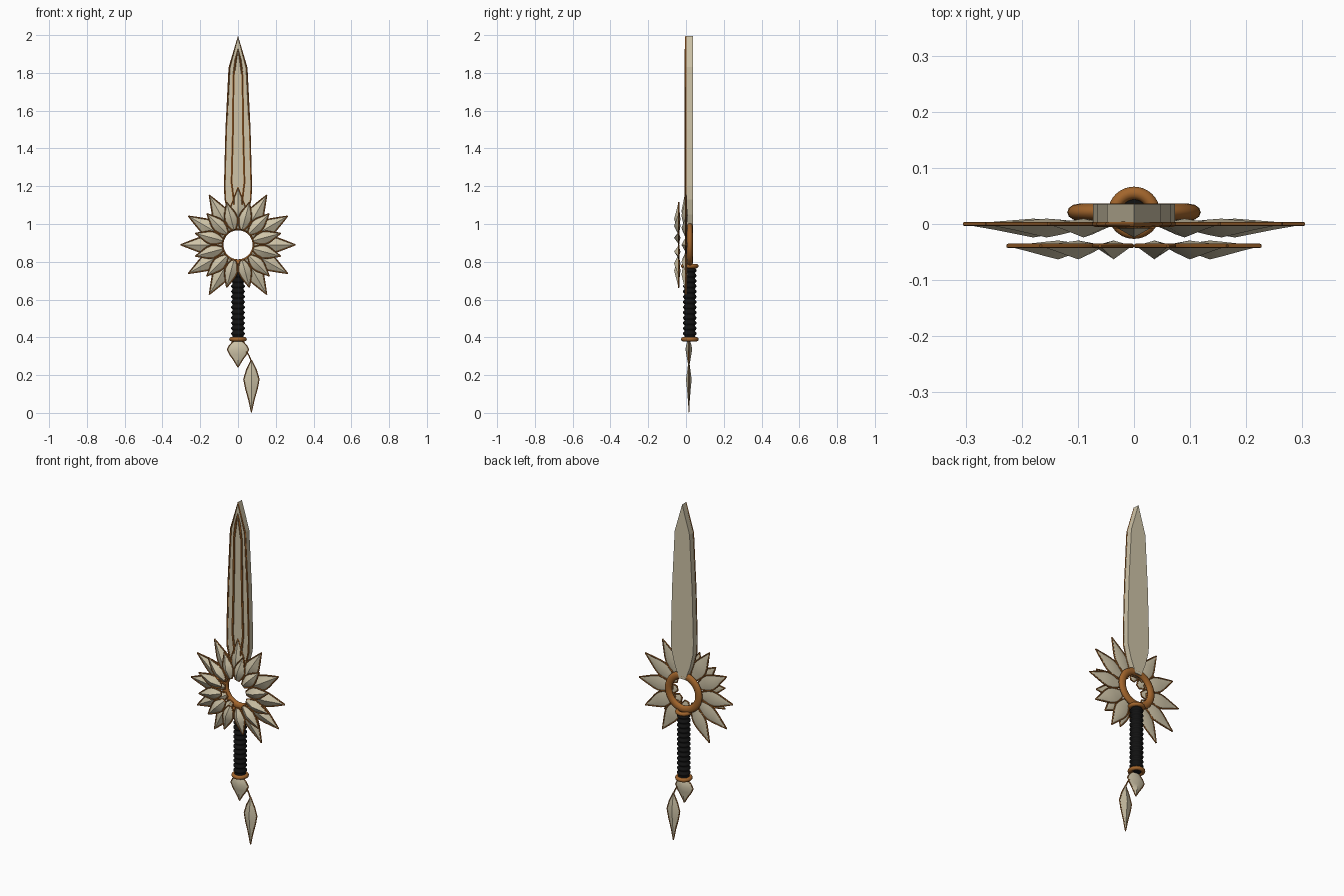
import bpy, bmesh, math
from mathutils import Vector

if "Cube" in bpy.data.objects:
    bpy.data.objects.remove(bpy.data.objects["Cube"])


def material(name, rgb):
    m = bpy.data.materials.new(name)
    m.diffuse_color = (*rgb, 1)
    m.use_nodes = True
    m.node_tree.nodes["Principled BSDF"].inputs["Base Color"].default_value = m.diffuse_color
    return m


CREAM = material("cream", (0.62, 0.55, 0.39))
BRONZE = material("bronze", (0.36, 0.13, 0.025))
BLACK = material("black wrap", (0.006, 0.006, 0.006))


def finish(ob, mat, angle=None):
    ob.data.materials.append(mat)
    bpy.ops.object.select_all(action='DESELECT')
    ob.select_set(True)
    bpy.context.view_layer.objects.active = ob
    if ob.type == 'CURVE':
        bpy.ops.object.convert(target='MESH')
    if angle:
        bpy.ops.object.shade_smooth_by_angle(angle=math.radians(angle))
    return ob


def from_bmesh(name, bm, mat, angle=None):
    bmesh.ops.recalc_face_normals(bm, faces=bm.faces)
    me = bpy.data.meshes.new(name)
    bm.to_mesh(me)
    bm.free()
    ob = bpy.data.objects.new(name, me)
    bpy.context.collection.objects.link(ob)
    return finish(ob, mat, angle)


def tubes(name, paths, radius, closed=True):
    cu = bpy.data.curves.new(name, 'CURVE')
    cu.dimensions = '3D'
    cu.bevel_depth = radius
    cu.bevel_resolution = 1
    for pts in paths:
        sp = cu.splines.new('POLY')
        sp.points.add(len(pts) - 1)
        for p, co in zip(sp.points, pts):
            p.co = (*co, 1)
        sp.use_cyclic_u = closed
    ob = bpy.data.objects.new(name, cu)
    bpy.context.collection.objects.link(ob)
    return finish(ob, BRONZE, 50)


def torus(name, loc, major, minor, rot=(0, 0, 0), scale=(1, 1, 1)):
    bpy.ops.mesh.primitive_torus_add(location=loc, rotation=rot, major_radius=major,
                                     minor_radius=minor, major_segments=40, minor_segments=12)
    ob = bpy.context.object
    ob.name = name
    ob.scale = scale
    return finish(ob, BRONZE, 60)


def leaves(name, rows, placements, back, edge):
    """Ridged leaves; rows = (distance along, half width, ridge height)."""
    bm = bmesh.new()
    paths = []
    for origin, ang in placements:
        o = Vector(origin)
        along = Vector((math.cos(ang), 0, math.sin(ang)))
        front = Vector((0, -1, 0))
        side = front.cross(along)
        rings, left, right = [], [], []
        for u, w, h in rows:
            c = o + along * u
            pts = [c - side * w, c + front * h, c + side * w, c - front * h * back]
            left.append(pts[0])
            right.append(pts[2])
            rings.append([bm.verts.new(p) for p in pts])
        for a, b in zip(rings, rings[1:]):
            for i in range(4):
                j = (i + 1) % 4
                bm.faces.new((a[i], a[j], b[j], b[i]))
        bm.faces.new(rings[0])
        bm.faces.new(rings[-1])
        paths.append(left + right[::-1])
    bmesh.ops.remove_doubles(bm, verts=bm.verts, dist=0.0001)
    from_bmesh(name, bm, CREAM, 35)
    tubes(name + "_edging", paths, edge)


# Flower guard: two layers of petals around an open ring
C = 0.89
OUTER = [(0.085, 0.012, 0.004), (0.115, 0.027, 0.011), (0.15, 0.040, 0.019), (0.18, 0.043, 0.024),
         (0.21, 0.036, 0.018), (0.25, 0.021, 0.010), (0.302, 0.001, 0.001)]
INNER = [(0.085, 0.012, 0.005), (0.11, 0.026, 0.014), (0.14, 0.034, 0.024),
         (0.165, 0.030, 0.018), (0.195, 0.018, 0.010), (0.232, 0.001, 0.001)]
leaves("outer_petals", OUTER,
       [((0, 0, C), math.radians(30 * i)) for i in range(12) if i != 9], 0.4, 0.004)
leaves("inner_petals", INNER,
       [((0, -0.039, C), math.radians(30 * i + 15)) for i in range(12)], 0.4, 0.004)
torus("guard_ring", (0, 0.021, C), 0.098, 0.021, (math.pi / 2, 0, 0), (1, 1, 0.72))

# Blade: flat slab with a bronze front rim and a raised inner line
half = [(0.02, 0.972), (0.05, 1.05), (0.07, 1.13), (0.073, 1.2), (0.065, 1.5), (0.048, 1.83)]
outline = half + [(0, 1.995)] + [(-x, z) for x, z in half[::-1]]
bm = bmesh.new()
face = bm.faces.new([bm.verts.new((x, 0.0, z)) for x, z in outline])
ext = bmesh.ops.extrude_face_region(bm, geom=[face])
bmesh.ops.translate(bm, vec=(0, 0.036, 0),
                    verts=[g for g in ext["geom"] if isinstance(g, bmesh.types.BMVert)])
from_bmesh("blade", bm, CREAM)
tubes("blade_rim", [[(x * 0.96, 0.0, C + (z - C) * 0.997) for x, z in outline]], 0.005)
line = [(0.012, 1.0), (0.022, 1.12), (0.034, 1.22), (0.027, 1.5), (0.024, 1.78), (0.012, 1.87)]
line = line + [(0, 1.925)] + [(-x, z) for x, z in line[::-1]]
tubes("blade_inner_line", [[(x, -0.002, z) for x, z in line]], 0.006)

# Handle: ribbed black grip turned around its axis, with a collar at each end
Y, Z0, Z1, RIBS, SEG = 0.02, 0.385, 0.775, 14, 24
bm = bmesh.new()
prev = None
for k in range(RIBS * 6 + 1):
    t = k / (RIBS * 6)
    r = 0.0325 + 0.0045 * math.sin(t * RIBS * 2 * math.pi)
    ring = [bm.verts.new((r * math.cos(a), Y + r * math.sin(a), Z0 + (Z1 - Z0) * t))
            for a in (2 * math.pi * i / SEG for i in range(SEG))]
    if prev:
        for i in range(SEG):
            j = (i + 1) % SEG
            bm.faces.new((prev[i], prev[j], ring[j], ring[i]))
    else:
        bm.faces.new(ring)
    prev = ring
bm.faces.new(prev)
from_bmesh("grip", bm, BLACK, 60)
for name, z in (("lower_collar", 0.39), ("upper_collar", 0.777)):
    torus(name, (0, Y, z), 0.035, 0.0115)

# Pommel leaf and the hanging pendant, joined by a short link
DOWN = -math.pi / 2
leaves("pommel", [(0, 0.026, 0.008), (0.02, 0.045, 0.014), (0.042, 0.057, 0.018),
                  (0.07, 0.043, 0.013), (0.10, 0.022, 0.008), (0.135, 0.001, 0.001)],
       [((0, 0.015, 0.378), DOWN)], 1, 0.003)
leaves("pendant", [(0, 0.002, 0.002), (0.05, 0.026, 0.008), (0.10, 0.041, 0.015),
                   (0.15, 0.031, 0.010), (0.21, 0.014, 0.005), (0.273, 0.001, 0.001)],
       [((0.071, 0.015, 0.278), DOWN)], 1, 0.003)
tubes("pendant_link", [[(0.045, 0.015, 0.325), (0.06, 0.015, 0.30), (0.071, 0.015, 0.272)]],
      0.004, False)
